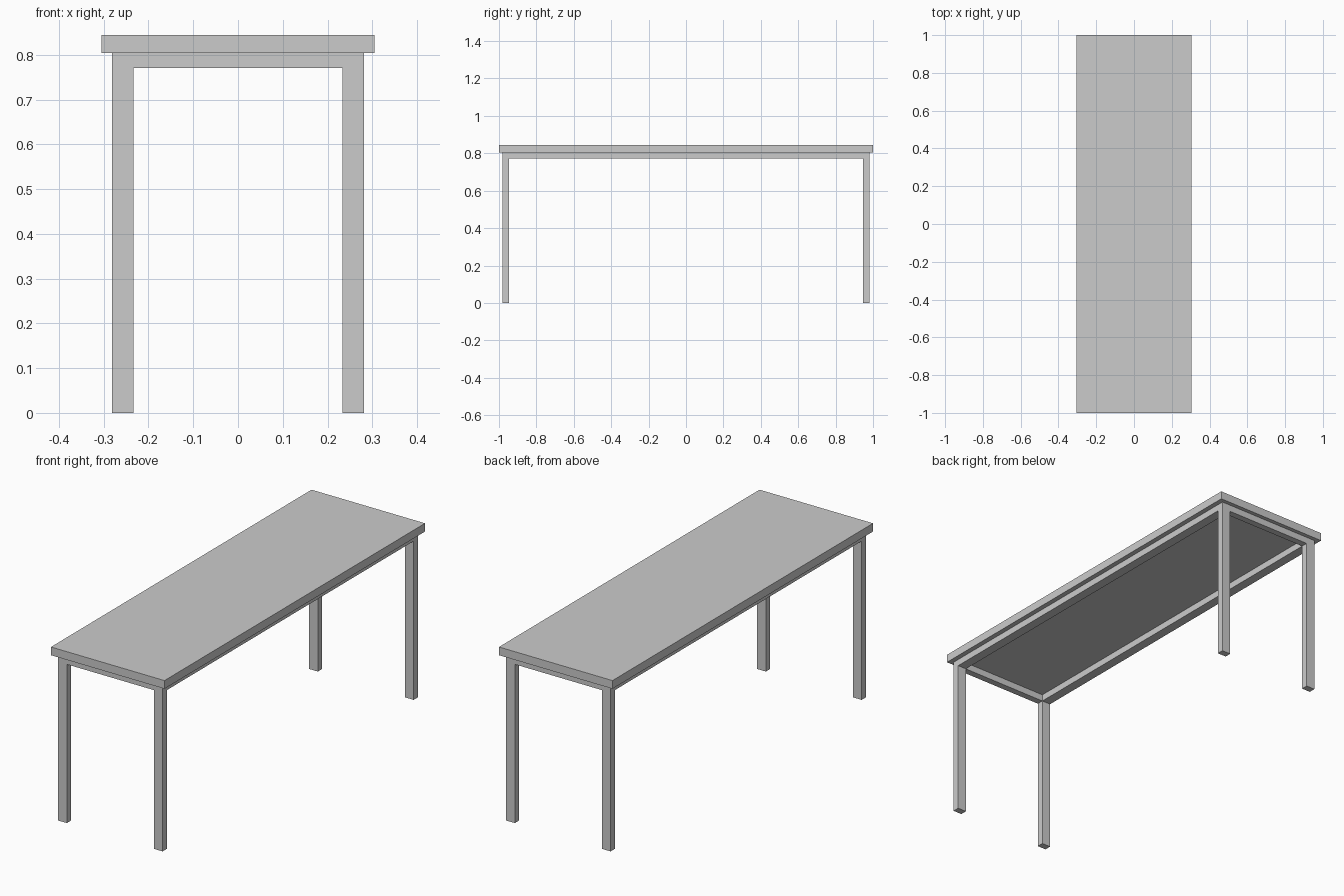
import bpy

if "Cube" in bpy.data.objects:
    bpy.data.objects.remove(bpy.data.objects["Cube"])

TOP_X, TOP_Y = 0.305, 1.0          # tabletop half sizes
TOP_Z, FRAME_Z, RAIL_Z = 0.844, 0.804, 0.771
OUT_X, OUT_Y = 0.281, 0.980        # outer frame half sizes
LEG_X, LEG_Y = 0.047, 0.033        # leg section


def box(name, x0, x1, y0, y1, z0, z1):
    bpy.ops.mesh.primitive_cube_add(
        size=1, location=((x0 + x1) / 2, (y0 + y1) / 2, (z0 + z1) / 2))
    ob = bpy.context.object
    ob.name = name
    ob.scale = (x1 - x0, y1 - y0, z1 - z0)
    bpy.ops.object.transform_apply(location=False, rotation=False, scale=True)
    return ob


def span(sign, inner, outer):
    return sorted((sign * inner, sign * outer))


# Tabletop slab
box("tabletop", -TOP_X, TOP_X, -TOP_Y, TOP_Y, FRAME_Z, TOP_Z)

in_x, in_y = OUT_X - LEG_X, OUT_Y - LEG_Y

# Four corner legs
for sx, side in ((-1, "left"), (1, "right")):
    for sy, end in ((-1, "front"), (1, "back")):
        box(f"{end}_{side}_leg", *span(sx, in_x, OUT_X), *span(sy, in_y, OUT_Y), 0, FRAME_Z)

# Long side rails between the legs
for sx, side in ((-1, "left"), (1, "right")):
    box(f"{side}_rail", *span(sx, in_x, OUT_X), -in_y, in_y, RAIL_Z, FRAME_Z)

# Short end rails between the legs
for sy, end in ((-1, "front"), (1, "back")):
    box(f"{end}_rail", -in_x, in_x, *span(sy, in_y, OUT_Y), RAIL_Z, FRAME_Z)
